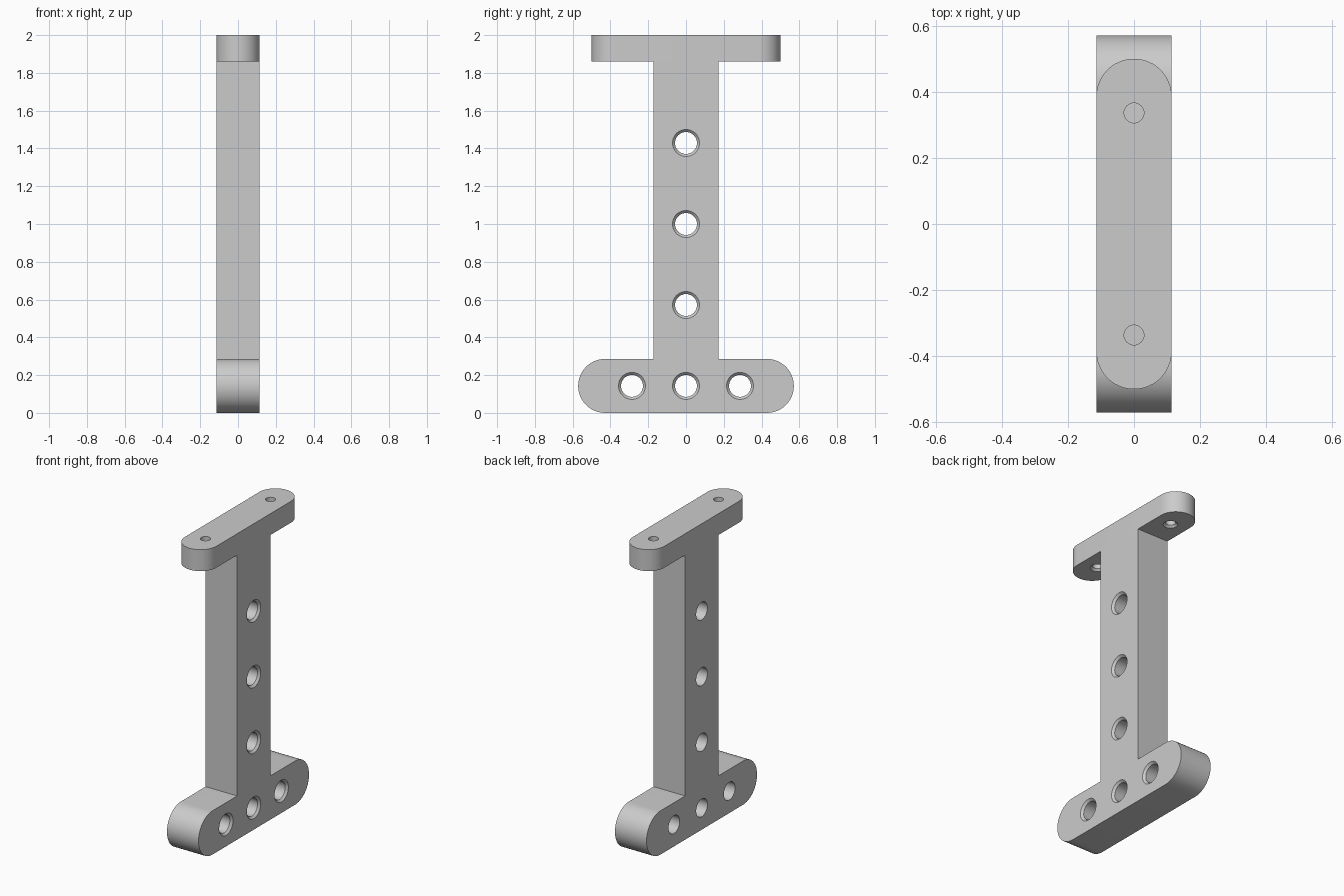
import bpy, bmesh, math
from mathutils import Matrix, Vector

cube = bpy.data.objects.get("Cube")
if cube:
    bpy.data.objects.remove(cube, do_unlink=True)

HALF_X = 0.114       # half thickness of the whole bracket
BASE_TOP = 0.286
BAR_BOTTOM = 1.86
SEGMENTS = 48

grey = bpy.data.materials.new("plain grey")
grey.use_nodes = True
colour = (0.6, 0.6, 0.6, 1)
grey.diffuse_color = colour
grey.node_tree.nodes["Principled BSDF"].inputs["Base Color"].default_value = colour


def finish(name, bm):
    bmesh.ops.recalc_face_normals(bm, faces=bm.faces)
    mesh = bpy.data.meshes.new(name)
    bm.to_mesh(mesh)
    bm.free()
    obj = bpy.data.objects.new(name, mesh)
    mesh.materials.append(grey)
    bpy.context.collection.objects.link(obj)
    return obj


def extrude(name, points, direction):
    bm = bmesh.new()
    face = bm.faces.new([bm.verts.new(p) for p in points])
    result = bmesh.ops.extrude_face_region(bm, geom=[face])
    verts = [g for g in result["geom"] if isinstance(g, bmesh.types.BMVert)]
    bmesh.ops.translate(bm, verts=verts, vec=direction)
    return finish(name, bm)


def stadium(half_length, radius):
    """Outline of a bar with semicircular ends, long axis first."""
    points = []
    for side in (1, -1):
        for i in range(SEGMENTS // 2 + 1):
            a = math.pi * (2 * i / SEGMENTS - 0.5)
            points.append((side * (half_length - radius + radius * math.cos(a)),
                           side * radius * math.sin(a)))
    return points


def drill(obj, centre, axis, half_depth, radius, chamfer):
    """Through hole along axis, with a countersink on the side axis points to."""
    extra = 0.02
    rings = [(-half_depth - extra, radius), (half_depth - chamfer, radius),
             (half_depth + extra, radius + chamfer + extra)]
    turn = Vector((0, 0, 1)).rotation_difference(Vector(axis)).to_matrix().to_4x4()
    place = Matrix.Translation(centre) @ turn
    bm = bmesh.new()
    loops = []
    for h, r in rings:
        angles = [math.tau * i / SEGMENTS for i in range(SEGMENTS)]
        loops.append([bm.verts.new(place @ Vector((r * math.cos(a), r * math.sin(a), h)))
                      for a in angles])
    for low, high in zip(loops, loops[1:]):
        for i in range(SEGMENTS):
            j = (i + 1) % SEGMENTS
            bm.faces.new((low[i], low[j], high[j], high[i]))
    bm.faces.new(loops[0])
    bm.faces.new(loops[-1])
    cutter = finish("hole_cutter", bm)
    cutter.hide_render = True
    mod = obj.modifiers.new("hole", 'BOOLEAN')
    mod.operation = 'DIFFERENCE'
    mod.solver = 'EXACT'
    mod.object = cutter
    bpy.context.view_layer.objects.active = obj
    bpy.ops.object.modifier_apply(modifier=mod.name)
    bpy.data.objects.remove(cutter, do_unlink=True)


# Base foot: upright rounded bar
base_r = BASE_TOP / 2
base = extrude("base_foot", [(-HALF_X, y, z + base_r) for y, z in stadium(0.571, base_r)],
               (2 * HALF_X, 0, 0))
for y in (-0.286, 0, 0.286):
    drill(base, (0, y, base_r), (1, 0, 0), HALF_X, 0.058, 0.0135)

# Column between foot and top bar
w = 0.172
column = extrude("column", [(x, y, BASE_TOP) for x, y in
                            ((-HALF_X, -w), (HALF_X, -w), (HALF_X, w), (-HALF_X, w))],
                 (0, 0, BAR_BOTTOM - BASE_TOP))
for z in (0.571, 1.0, 1.429):
    drill(column, (0, 0, z), (1, 0, 0), HALF_X, 0.058, 0.0135)

# Top mounting bar: flat rounded bar, countersunk from below
half_h = (2 - BAR_BOTTOM) / 2
top_bar = extrude("top_bar", [(x, y, BAR_BOTTOM) for y, x in stadium(0.5, HALF_X)],
                  (0, 0, 2 * half_h))
for y in (-0.336, 0.336):
    drill(top_bar, (0, y, BAR_BOTTOM + half_h), (0, 0, -1), half_h, 0.03, 0.0135)

# Smooth curved walls, keep edges sharp
for obj in (base, column, top_bar):
    bpy.ops.object.select_all(action='DESELECT')
    obj.select_set(True)
    bpy.context.view_layer.objects.active = obj
    bpy.ops.object.shade_smooth_by_angle(angle=math.radians(30))
